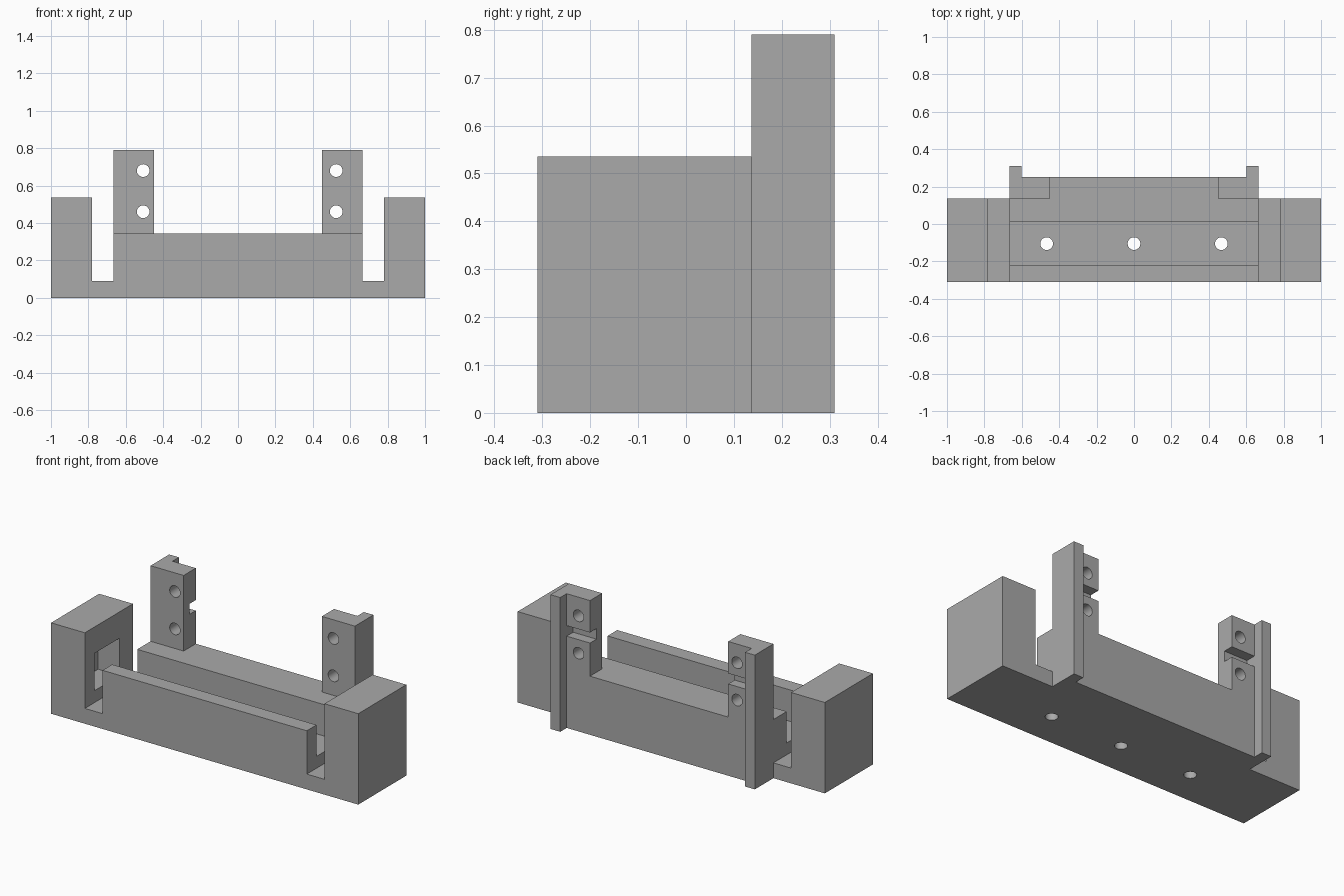
import bpy, bmesh
from math import radians
from mathutils import Matrix, Vector

cube = bpy.data.objects.get("Cube")
if cube:
    bpy.data.objects.remove(cube, do_unlink=True)

grey = bpy.data.materials.new("mid grey")
grey.use_nodes = True
grey.diffuse_color = (0.4, 0.4, 0.4, 1)
grey.node_tree.nodes["Principled BSDF"].inputs["Base Color"].default_value = grey.diffuse_color


def finish(name, bm):
    bmesh.ops.recalc_face_normals(bm, faces=bm.faces)
    mesh = bpy.data.meshes.new(name)
    bm.to_mesh(mesh)
    bm.free()
    mesh.materials.append(grey)
    obj = bpy.data.objects.new(name, mesh)
    bpy.context.collection.objects.link(obj)
    return obj


def front_profile(name, half, y0, y1):
    """Mirror a right-hand outline in x, then extrude it from y0 to y1."""
    outline = half + [(-x, z) for x, z in reversed(half)]
    bm = bmesh.new()
    face = bm.faces.new([bm.verts.new((x, y0, z)) for x, z in outline])
    ext = bmesh.ops.extrude_face_region(bm, geom=[face])["geom"]
    moved = [v for v in ext if isinstance(v, bmesh.types.BMVert)]
    bmesh.ops.translate(bm, verts=moved, vec=(0, y1 - y0, 0))
    return finish(name, bm)


def box(name, lo, hi):
    lo, hi = Vector(lo), Vector(hi)
    bm = bmesh.new()
    bmesh.ops.create_cube(bm, size=1, matrix=Matrix.Translation((lo + hi) / 2)
                          @ Matrix.Diagonal((*(hi - lo), 1)))
    return finish(name, bm)


def drill(name, centre, axis, length):
    bm = bmesh.new()
    turn = Matrix.Rotation(radians(90), 4, "X") if axis == "Y" else Matrix()
    bmesh.ops.create_cone(bm, cap_ends=True, segments=32, radius1=0.034, radius2=0.034,
                          depth=length, matrix=Matrix.Translation(centre) @ turn)
    return finish(name, bm)


def combine(target, tool, operation):
    mod = target.modifiers.new(operation.lower(), "BOOLEAN")
    mod.operation, mod.solver, mod.object = operation, "EXACT", tool
    bpy.context.view_layer.objects.active = target
    bpy.ops.object.modifier_apply(modifier=mod.name)
    bpy.data.objects.remove(tool, do_unlink=True)


BED, POST_TOP = 0.345, 0.79
SIDE, INNER = 0.665, 0.45          # post outer and inner edges
FRONT, JOIN, BACK = -0.31, 0.137, 0.25

# Base with end blocks and the slots beside them
bracket = front_profile("mounting_bracket", [
    (1, 0), (1, 0.535), (0.78, 0.535), (0.78, 0.09), (SIDE, 0.09), (SIDE, BED)], FRONT, JOIN)

# Rear wall with the two upright posts
combine(bracket, front_profile("rear_posts", [
    (SIDE, 0), (SIDE, POST_TOP), (INNER, POST_TOP), (INNER, BED)], JOIN, BACK), "UNION")

# Long channel that runs on into pockets in the end blocks
combine(bracket, box("channel_cutter", (-0.92, -0.22, 0.16), (0.92, 0.013, 0.38)), "DIFFERENCE")

for s in (-1, 1):
    # Outer flange behind each post
    xs = sorted((s * 0.602, s * SIDE))
    combine(bracket, box("flange", (xs[0], BACK, 0), (xs[1], 0.31, POST_TOP)), "UNION")
    # Notch across the back of each post
    xs = sorted((s * 0.4, s * 0.602))
    combine(bracket, box("notch_cutter", (xs[0], 0.19, 0.54), (xs[1], 0.28, 0.602)), "DIFFERENCE")

# Screw holes through the posts
for x in (-0.507, 0.525):
    for z in (0.46, 0.68):
        combine(bracket, drill("post_hole", (x, 0.2, z), "Y", 0.3), "DIFFERENCE")

# Screw holes through the channel floor
for x in (-0.467, 0, 0.467):
    combine(bracket, drill("floor_hole", (x, -0.105, 0.08), "Z", 0.3), "DIFFERENCE")

bpy.ops.object.select_all(action="DESELECT")
bracket.select_set(True)
bpy.context.view_layer.objects.active = bracket
bpy.ops.object.shade_smooth_by_angle(angle=radians(30))
